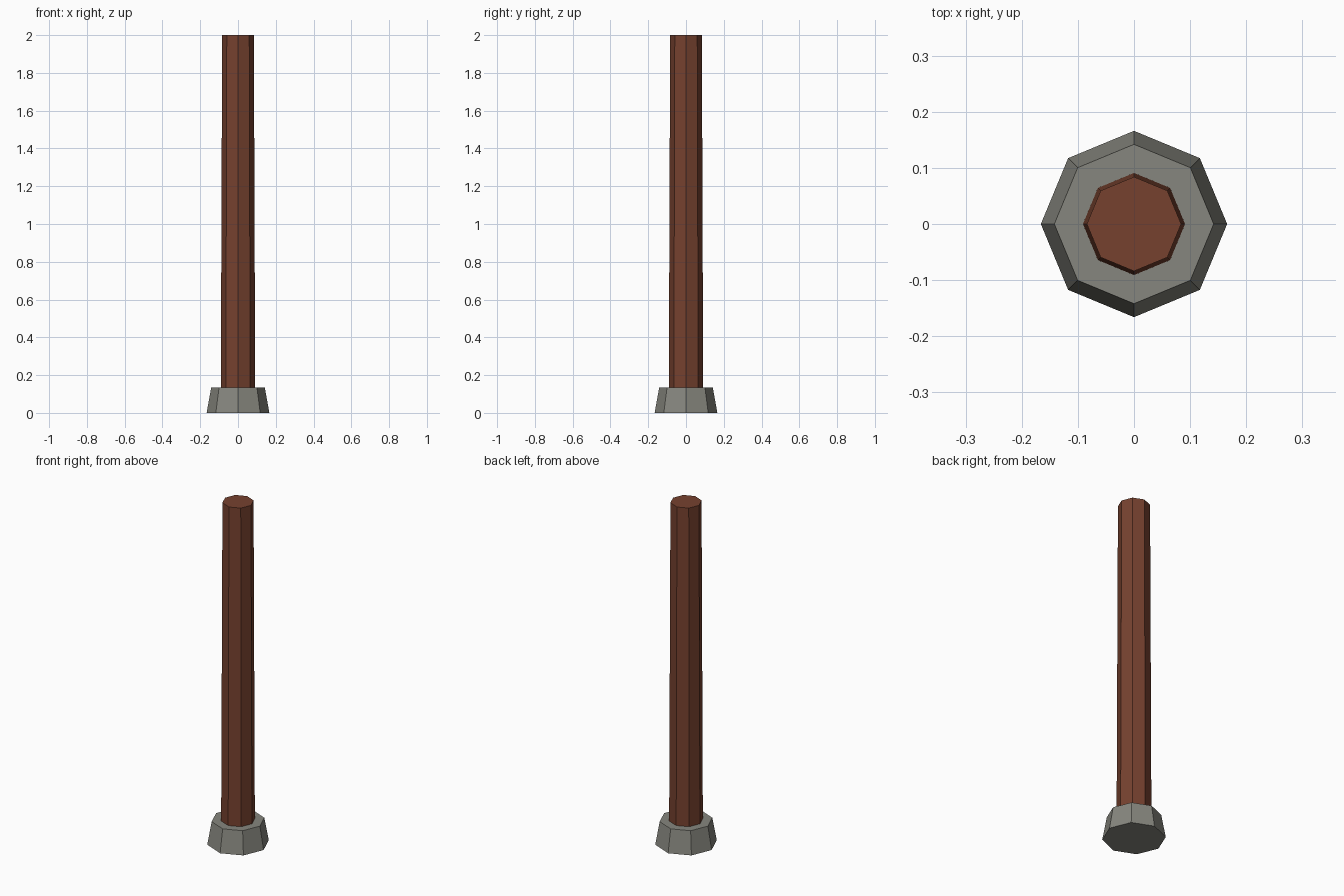
import bpy

if "Cube" in bpy.data.objects:
    bpy.data.objects.remove(bpy.data.objects["Cube"])


def material(name, color):
    mat = bpy.data.materials.new(name)
    mat.diffuse_color = color
    mat.use_nodes = True
    mat.node_tree.nodes["Principled BSDF"].inputs["Base Color"].default_value = mat.diffuse_color
    return mat


def tapered_octagon(name, z0, z1, r0, r1, mat):
    bpy.ops.mesh.primitive_cone_add(vertices=8, radius1=r0, radius2=r1,
                                    depth=z1 - z0, location=(0, 0, (z0 + z1) / 2))
    obj = bpy.context.object
    obj.name = name
    obj.data.materials.append(mat)
    return obj


stone = material("stone", (0.24, 0.24, 0.21, 1))
wood = material("painted_wood", (0.18, 0.053, 0.028, 1))

# Flared stone footing
tapered_octagon("stone_base", 0, 0.134, 0.166, 0.142, stone)
# Slightly tapering post, seated just inside the footing
tapered_octagon("wooden_post", 0.12, 2.0, 0.091, 0.084, wood)
